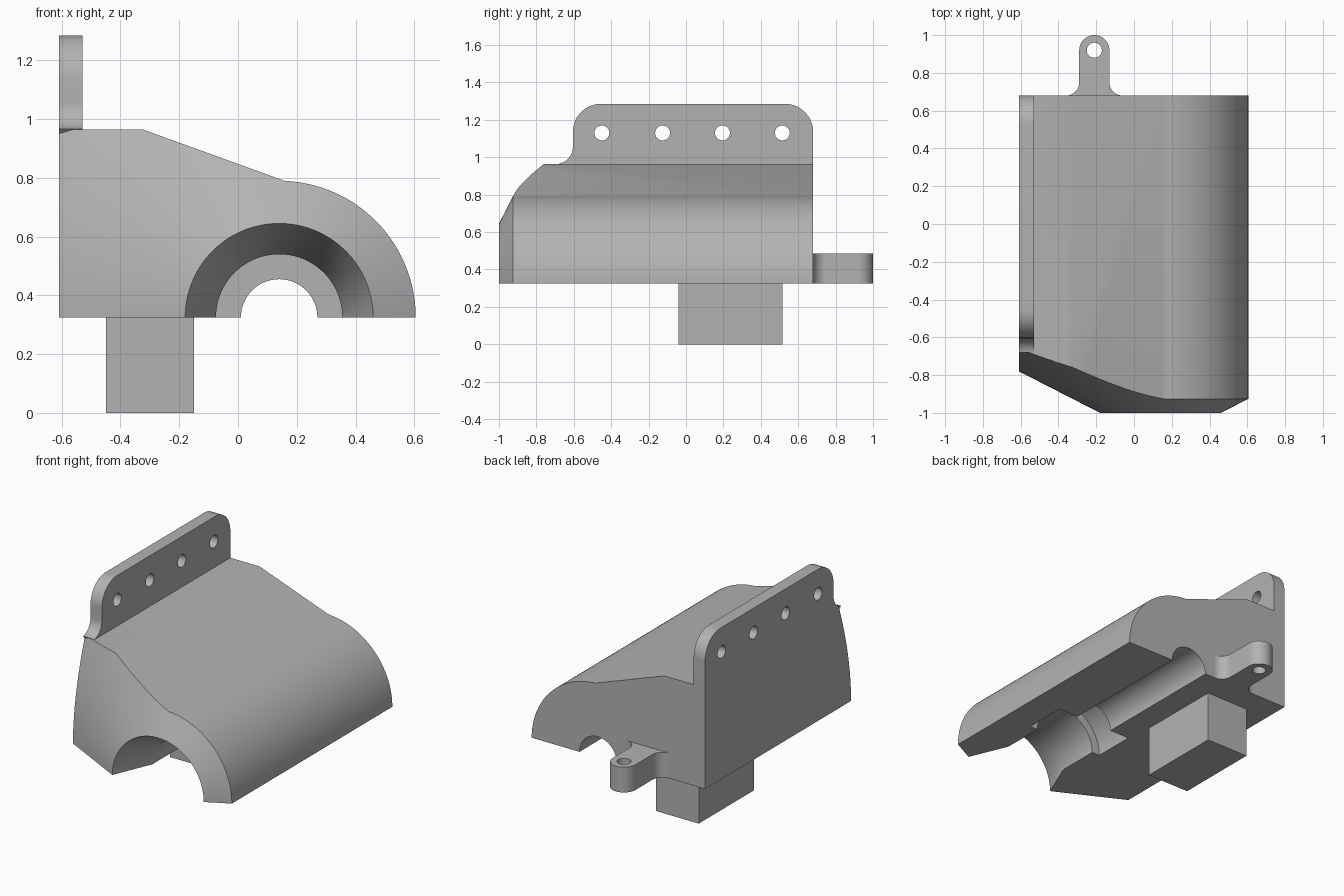
import bpy, bmesh
from math import cos, sin, pi, radians
from mathutils import Vector

cube = bpy.data.objects.get("Cube")
if cube:
    bpy.data.objects.remove(cube, do_unlink=True)

grey = bpy.data.materials.new("plain_grey")
grey.use_nodes = True
COLOUR = (0.45, 0.45, 0.45, 1)
grey.diffuse_color = COLOUR
grey.node_tree.nodes["Principled BSDF"].inputs["Base Color"].default_value = COLOUR

AXIS_X, BASE_Z = 0.14, 0.325      # shared axis of the bore and rounded side
LEFT, BACK, DECK = -0.61, 0.68, 0.965


def finish(bm, name):
    bmesh.ops.recalc_face_normals(bm, faces=bm.faces)
    mesh = bpy.data.meshes.new(name)
    bm.to_mesh(mesh)
    bm.free()
    obj = bpy.data.objects.new(name, mesh)
    bpy.context.collection.objects.link(obj)
    obj.data.materials.append(grey)
    return obj


def prism(name, outline, place, low, high):
    """Extrude a 2D outline; place(u, v, w) maps it into space."""
    bm = bmesh.new()
    face = bm.faces.new([bm.verts.new(place(u, v, low)) for u, v in outline])
    top = bmesh.ops.extrude_face_region(bm, geom=[face])["geom"]
    shift = Vector(place(0, 0, high)) - Vector(place(0, 0, low))
    bmesh.ops.translate(bm, vec=shift, verts=[g for g in top if isinstance(g, bmesh.types.BMVert)])
    return finish(bm, name)


def lathe(name, profile, steps=128):
    """Revolve (radius, y) points about the bore axis; ends lie on the axis."""
    bm = bmesh.new()
    rings = []
    for r, y in profile:
        angles = [2 * pi * (i + 0.5) / steps for i in range(steps)] if r else [0]
        rings.append([bm.verts.new((AXIS_X + r * cos(a), y, BASE_Z + r * sin(a))) for a in angles])
    for a, b in zip(rings, rings[1:]):
        for i in range(steps):
            j = (i + 1) % steps
            corners = [a[i % len(a)], a[j % len(a)], b[j % len(b)], b[i % len(b)]]
            bm.faces.new(list(dict.fromkeys(corners)))
    return finish(bm, name)


def arc(u, v, r, start, end, steps=20):
    span = [radians(start + (end - start) * i / steps) for i in range(steps + 1)]
    return [(u + r * cos(a), v + r * sin(a)) for a in span]


def cut(obj, tool, operation="DIFFERENCE"):
    tool.hide_render = True
    mod = obj.modifiers.new("cut", "BOOLEAN")
    mod.operation, mod.solver, mod.object = operation, "EXACT", tool
    bpy.context.view_layer.objects.active = obj
    bpy.ops.object.modifier_apply(modifier=mod.name)
    bpy.data.objects.remove(tool, do_unlink=True)


along_x = lambda u, v, w: (w, u, v)
along_y = lambda u, v, w: (u, w, v)
along_z = lambda u, v, w: (u, v, w)

# Main body: flat deck, sloped top and rounded side
outline = [(AXIS_X + 0.465, BASE_Z)] + arc(AXIS_X, BASE_Z, 0.465, 0, 87.5, 48)[1:]
outline += [(-0.325, DECK), (LEFT, DECK), (LEFT, BASE_Z)]
body = prism("body", outline, along_y, -1.0, BACK)

# Conical nose
cut(body, lathe("nose_cone", [(0, -1), (0.32, -1), (1.3, -0.498), (1.3, 1), (0, 1)]), "INTERSECT")

# Stepped bore: tapered mouth, throat, wider seat, narrow through hole
cut(body, lathe("bore", [(0, -1.1), (0.362, -1.1), (0.215, -0.75), (0.215, -0.48), (0.27, -0.48),
                         (0.27, -0.21), (0.13, -0.21), (0.13, 0.8), (0, 0.8)]))

# Upright mounting flange with rounded corners and a flared front foot
outline = [(BACK, DECK - 0.05)] + arc(BACK - 0.15, 1.135, 0.15, 0, 90)
outline += arc(-0.455, 1.135, 0.15, 90, 180) + arc(-0.695, 1.055, 0.09, 0, -80)
outline += [(-0.63, DECK - 0.05)]
flange = prism("mounting_flange", outline, along_x, LEFT, -0.53)
for y in (-0.45, -0.125, 0.195, 0.515):
    cut(flange, prism("flange_hole", arc(y, 1.13, 0.04, 0, 348.75, 31), along_x, -0.8, -0.4))

# Rear lug with filleted root
TAB_X = -0.21
outline = [(TAB_X + 0.15, BACK - 0.02)] + arc(TAB_X + 0.15, BACK + 0.07, 0.07, 270, 180)
outline += arc(TAB_X, 0.92, 0.08, 0, 180, 32)
outline += arc(TAB_X - 0.15, BACK + 0.07, 0.07, 0, -90) + [(TAB_X - 0.15, BACK - 0.02)]
lug = prism("rear_lug", outline, along_z, BASE_Z, 0.485)
cut(lug, prism("lug_hole", arc(TAB_X, 0.92, 0.04, 0, 348.75, 31), along_z, 0, 1))

# Square peg under the body
peg = prism("bottom_peg", [(-0.45, -0.04), (-0.15, -0.04), (-0.15, 0.515), (-0.45, 0.515)],
            along_z, 0, BASE_Z + 0.02)

# Smooth curved areas, keep edges sharp
bpy.ops.object.select_all(action="DESELECT")
for obj in (body, flange, lug, peg):
    obj.select_set(True)
bpy.context.view_layer.objects.active = body
bpy.ops.object.shade_smooth_by_angle(angle=radians(25))
